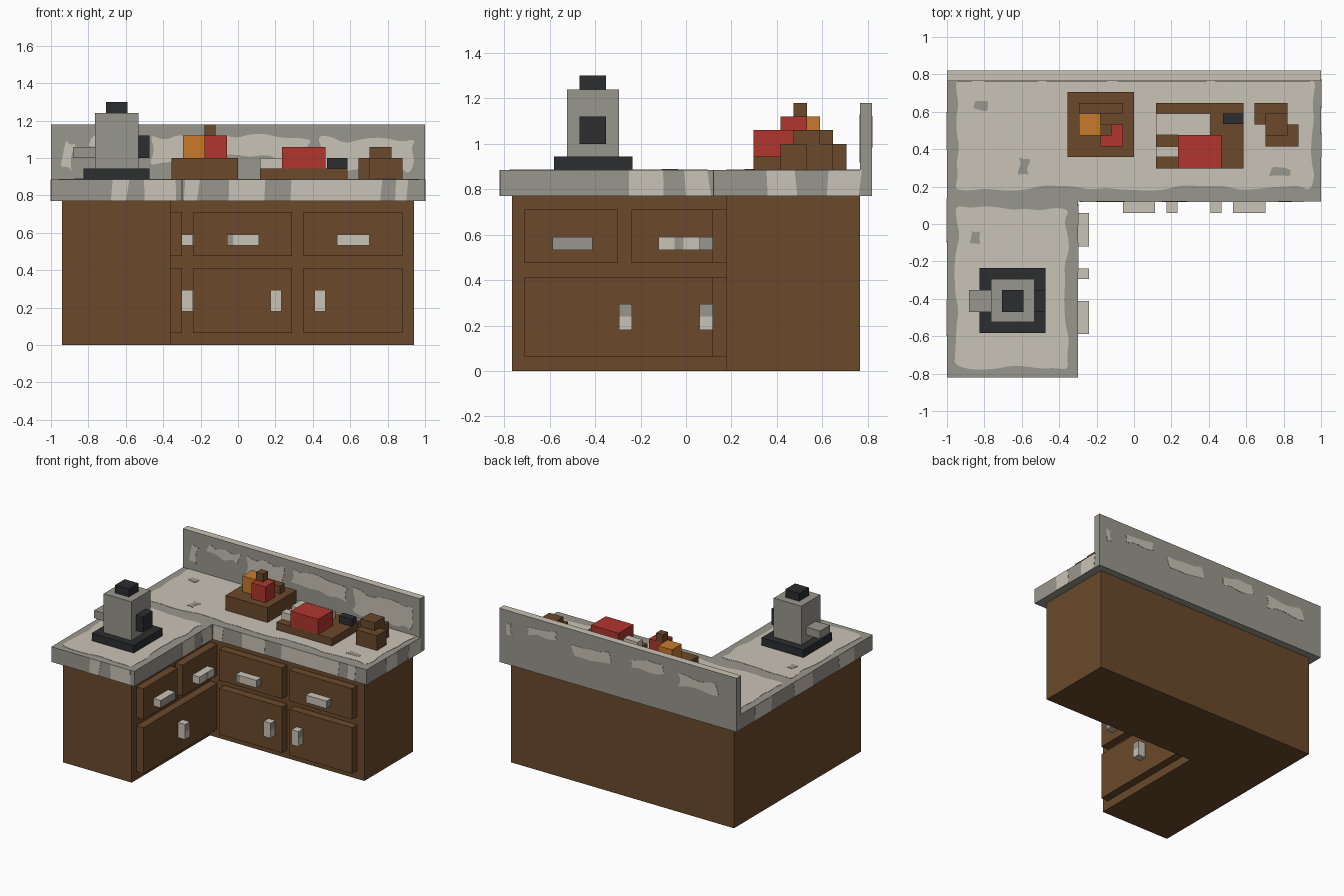
import bpy, bmesh, math, random
from mathutils import Vector

random.seed(4)
cube = bpy.data.objects.get("Cube")
if cube:
    bpy.data.objects.remove(cube, do_unlink=True)


def material(name, code):
    rgb = [((int(code[i:i + 2], 16) / 255 + 0.055) / 1.055) ** 2.4 for i in (0, 2, 4)]
    mat = bpy.data.materials.new(name)
    mat.use_nodes = True
    mat.diffuse_color = (*rgb, 1)
    bsdf = mat.node_tree.nodes["Principled BSDF"]
    bsdf.inputs["Base Color"].default_value = (*rgb, 1)
    bsdf.inputs["Roughness"].default_value = 0.9
    return mat


WOOD = material("brown wood", "6B492B")
LIGHT = material("pale stone", "CAC3B6")
GREY = material("grey stone", "99978D")
BLACK = material("black metal", "2C2D2F")
RED = material("red", "B0362E")
ORANGE = material("orange", "C87B2B")


def finish(name, bm, mats, rule=None):
    bmesh.ops.recalc_face_normals(bm, faces=bm.faces)
    if rule:
        for face in bm.faces:
            face.material_index = int(rule(face.normal, face.calc_center_median()))
    mesh = bpy.data.meshes.new(name)
    bm.to_mesh(mesh)
    bm.free()
    for mat in mats:
        mesh.materials.append(mat)
    obj = bpy.data.objects.new(name, mesh)
    bpy.context.collection.objects.link(obj)
    return obj


def box(name, x, y, z, mats, cuts=(), rule=None):
    """Box from three (low, high) ranges, optionally sliced at (axis, position)."""
    bm = bmesh.new()
    bmesh.ops.create_cube(bm, size=1)
    for v in bm.verts:
        v.co = [r[c > 0] for r, c in zip((x, y, z), v.co)]
    for axis, pos in cuts:
        point, normal = Vector(), Vector()
        point[axis], normal[axis] = pos, 1
        bmesh.ops.bisect_plane(bm, geom=bm.verts[:] + bm.edges[:] + bm.faces[:],
                               plane_co=point, plane_no=normal)
    return finish(name, bm, mats if isinstance(mats, tuple) else (mats,), rule)


def prism(name, points, axis, level, depth, mat):
    """Outline on the plane across an axis, extruded along that axis."""
    bm = bmesh.new()
    verts = []
    for p in points:
        co = list(p)
        co.insert(axis, level)
        verts.append(bm.verts.new(co))
    face = bm.faces.new(verts)
    out = bmesh.ops.extrude_face_region(bm, geom=[face])
    move = Vector()
    move[axis] = depth
    bmesh.ops.translate(bm, vec=move, verts=[g for g in out["geom"] if isinstance(g, bmesh.types.BMVert)])
    return finish(name, bm, (mat,))


def wavy(u, v, amp, step=0.08):
    """Rectangle outline with an irregular, rounded edge."""
    corners = [(u[0], v[0]), (u[1], v[0]), (u[1], v[1]), (u[0], v[1])]
    mid = Vector((sum(u) / 2, sum(v) / 2))
    pts = []
    for i in range(4):
        a, b = Vector(corners[i]), Vector(corners[(i + 1) % 4])
        inward = Vector((a.y - b.y, b.x - a.x)).normalized()
        n = max(2, round((b - a).length / step))
        for k in range(n):
            pts.append(a.lerp(b, k / n) + inward * random.uniform(0, amp))
    for _ in range(2):
        pts = [p.lerp(q, t) for p, q in zip(pts, pts[1:] + pts[:1]) for t in (0.25, 0.75)]
    return pts


def ell(side, back, inner_x, inner_y):
    return [(-side, -back), (inner_x, -back), (inner_x, inner_y),
            (side, inner_y), (side, back), (-side, back)]


# Cabinet and worktop
prism("cabinet", ell(0.94, 0.765, -0.36, 0.178), 2, 0, 0.77, WOOD)
slab = ell(1, 0.82, -0.3, 0.12)
slab[4], slab[5] = (1, 0.765), (-1, 0.765)
prism("worktop", slab, 2, 0.77, 0.115, GREY)
box("backsplash", (-1, 1), (0.765, 0.82), (0.77, 1.18), (GREY, LIGHT),
    rule=lambda n, c: n.z > 0.5)

# Worn pale stone on the worktop
prism("worktop_main_patch", wavy((-0.96, 0.97), (0.175, 0.8), 0.035), 2, 0.884, 0.003, LIGHT)
prism("worktop_side_patch", wavy((-0.96, -0.345), (-0.78, 0.1), 0.03), 2, 0.884, 0.003, LIGHT)
for x, y, w, h in ((-0.82, 0.63, 0.04, 0.03), (-0.59, 0.31, 0.035, 0.05),
                   (-0.85, -0.07, 0.03, 0.04), (0.78, 0.28, 0.06, 0.025)):
    prism("worktop_stain", wavy((x - w, x + w), (y - h, y + h), 0.02, 0.04), 2, 0.885, 0.004, GREY)

# Pale streaks on the worktop edges: axis, level, outward depth, ranges
EDGES = (
    (1, -0.82, -0.002, ((-0.68, -0.6), (-0.5, -0.33))),
    (1, 0.12, -0.002, ((-0.29, -0.22), (-0.05, 0.14), (0.28, 0.76), (0.84, 0.9))),
    (0, -0.3, 0.002, ((-0.25, -0.1), (0, 0.11))),
    (0, 1, 0.002, ((0.36, 0.49), (0.62, 0.76))),
    (0, -1, -0.002, ((-0.6, -0.42), (-0.1, 0.12), (0.4, 0.6))),
)
for axis, level, depth, spans in EDGES:
    for a, b in spans:
        s = random.uniform(-0.02, 0.02)
        prism("worktop_streak", [(a, 0.771), (b, 0.771), (b + s, 0.884), (a + s / 2, 0.884)],
              axis, level, depth, LIGHT)

# Pale patches on the backsplash
for a, b, low, high in ((-0.95, -0.86, 0.92, 1.1), (-0.8, -0.5, 1.02, 1.13), (-0.48, -0.14, 0.95, 1.13),
                        (-0.1, 0.4, 0.98, 1.13), (0.42, 0.95, 0.91, 1.12)):
    prism("backsplash_patch", wavy((a, b), (low, high), 0.045), 1, 0.766, -0.003, LIGHT)
for a, b, low, high in ((-0.85, -0.5, 0.98, 1.1), (-0.4, -0.1, 1.02, 1.12),
                        (0.05, 0.4, 0.98, 1.1), (0.5, 0.78, 1.03, 1.13), (0.88, 0.94, 0.98, 1.1)):
    prism("backsplash_back_patch", wavy((a, b), (low, high), 0.04), 1, 0.819, 0.003, LIGHT)

# Drawers and doors
DRAWER, DOOR = (0.475, 0.71), (0.063, 0.413)
for x in ((-0.24, 0.29), (0.35, 0.88)):
    box("main_drawer", x, (0.117, 0.178), DRAWER, WOOD)
    box("main_door", x, (0.117, 0.178), DOOR, WOOD)
for y in ((-0.71, -0.3), (-0.24, 0.178)):
    box("side_drawer", (-0.36, -0.3), y, DRAWER, WOOD)
box("side_door", (-0.36, -0.3), (-0.71, 0.178), DOOR, WOOD)

# Handles, with worn grey faces
FLAT, TALL = (0.533, 0.59), (0.18, 0.295)
STONE = (LIGHT, GREY)
MAIN_Y, SIDE_X = (0.06, 0.117), (-0.3, -0.24)
upper_end = lambda n, c: abs(n.x) > 0.5 and c.z > 0.24
for x in ((0.175, 0.232), (0.41, 0.467)):
    box("main_door_handle", x, MAIN_Y, TALL, STONE, [(2, 0.24)], upper_end)
box("side_door_handle", SIDE_X, (-0.295, -0.237), TALL, STONE, [(2, 0.24)], upper_end)
box("main_drawer_handle", (-0.06, 0.113), MAIN_Y, FLAT, STONE, [(0, -0.027)],
    lambda n, c: n.x > 0.5 or (n.y < -0.5 and c.x < -0.027))
box("main_drawer_handle", (0.53, 0.703), MAIN_Y, FLAT, STONE, rule=lambda n, c: n.x > 0.5)
box("side_drawer_handle", SIDE_X, (-0.588, -0.412), FLAT, STONE, rule=lambda n, c: n.x > 0.5)
box("side_drawer_handle", SIDE_X, (-0.12, 0.06), FLAT, STONE, [(1, -0.05), (1, -0.01)],
    lambda n, c: n.x > 0.5 and -0.05 < c.y < -0.01)

# Coffee machine
box("machine_base", (-0.825, -0.472), (-0.582, -0.235), (0.885, 0.945), BLACK)
box("machine_body", (-0.765, -0.532), (-0.525, -0.295), (0.945, 1.24), GREY)
box("machine_lid", (-0.707, -0.59), (-0.47, -0.353), (1.24, 1.3), BLACK)
box("machine_grip", (-0.532, -0.472), (-0.47, -0.353), (1.0, 1.12), BLACK)
box("machine_spout", (-0.883, -0.765), (-0.47, -0.353), (1.0, 1.06), GREY)

# Crate with jars
box("crate", (-0.355, 0), (0.357, 0.707), (0.885, 1.0), WOOD)
box("orange_jar", (-0.295, -0.178), (0.473, 0.59), (1.0, 1.12), ORANGE)
box("red_jar", (-0.178, -0.06), (0.415, 0.532), (1.0, 1.12), RED)
box("jar_stopper", (-0.178, -0.12), (0.473, 0.532), (1.12, 1.18), WOOD)
box("crate_back_block", (-0.295, -0.06), (0.59, 0.648), (1.0, 1.06), WOOD)

# Chopping board with meat, bones and knife
box("chopping_board", (0.117, 0.585), (0.297, 0.648), (0.885, 0.945), WOOD)
box("meat", (0.235, 0.468), (0.297, 0.475), (0.945, 1.06), RED)
box("knife_blade", (0.117, 0.41), (0.475, 0.59), (0.945, 1.0), LIGHT)
box("knife_handle", (0.475, 0.585), (0.535, 0.59), (0.945, 1.0), BLACK)
box("bone_end", (0.117, 0.235), (0.357, 0.415), (0.945, 1.0), LIGHT)

# Stacked blocks
box("stack_back_block", (0.645, 0.82), (0.532, 0.648), (0.885, 1.0), WOOD)
box("stack_front_block", (0.703, 0.88), (0.415, 0.532), (0.885, 1.0), WOOD)
box("stack_top_block", (0.703, 0.82), (0.473, 0.59), (1.0, 1.06), WOOD)
